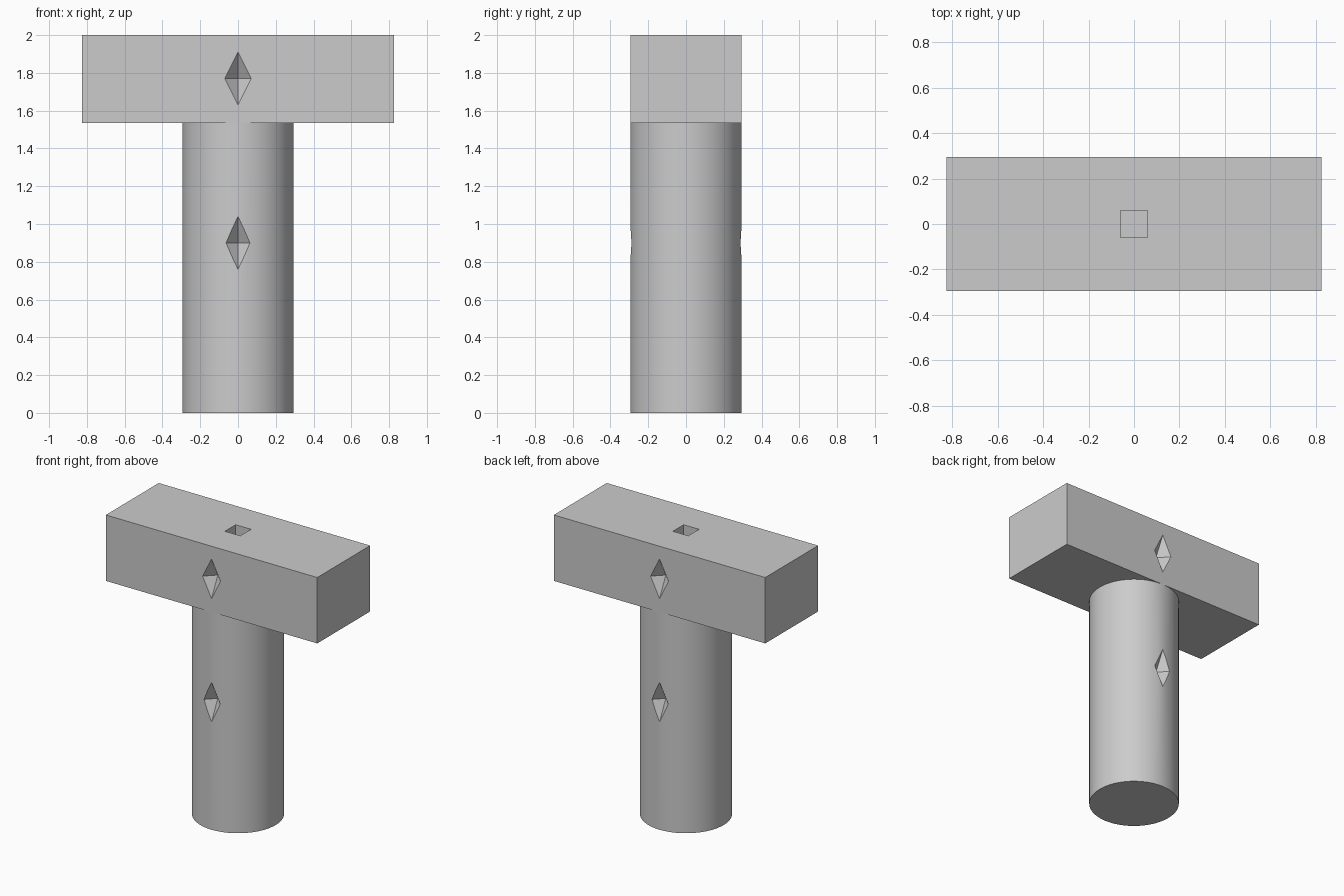
import bpy
import bmesh
from mathutils import Matrix, Vector

if "Cube" in bpy.data.objects:
    bpy.data.objects.remove(bpy.data.objects["Cube"], do_unlink=True)

RADIUS = 0.295      # handle radius and half the head depth
HEAD_BASE = 1.535
TOP = 2.0

grey = bpy.data.materials.new("plain grey")
grey.use_nodes = True
grey.diffuse_color = (0.6, 0.6, 0.6, 1)
grey.node_tree.nodes["Principled BSDF"].inputs["Base Color"].default_value = (0.6, 0.6, 0.6, 1)


def make_object(name, bm):
    bmesh.ops.recalc_face_normals(bm, faces=bm.faces)
    mesh = bpy.data.meshes.new(name)
    bm.to_mesh(mesh)
    bm.free()
    mesh.materials.append(grey)
    obj = bpy.data.objects.new(name, mesh)
    bpy.context.collection.objects.link(obj)
    return obj


def box(name, size, centre):
    bm = bmesh.new()
    bmesh.ops.create_cube(bm, size=1, matrix=Matrix.Translation(centre) @ Matrix.Diagonal((*size, 1)))
    return make_object(name, bm)


def diamond(name, centre, half=(0.07, 0.07, 0.14)):
    bm = bmesh.new()
    for axis in range(3):
        for sign in (-1, 1):
            point = Vector(centre)
            point[axis] += sign * half[axis]
            bm.verts.new(point)
    bmesh.ops.convex_hull(bm, input=bm.verts)
    return make_object(name, bm)


def select_only(obj):
    bpy.ops.object.select_all(action="DESELECT")
    obj.select_set(True)
    bpy.context.view_layer.objects.active = obj


def carve(target, cutters):
    select_only(target)
    for cutter in cutters:
        mod = target.modifiers.new("carve", "BOOLEAN")
        mod.operation = "DIFFERENCE"
        mod.solver = "EXACT"
        mod.object = cutter
        bpy.ops.object.modifier_apply(modifier=mod.name)
        bpy.data.objects.remove(cutter, do_unlink=True)


# Head: a wide block with a diamond notch front and back and a square socket on top
head = box("head", (1.65, 2 * RADIUS, TOP - HEAD_BASE), (0, 0, (TOP + HEAD_BASE) / 2))
notches = [diamond("head_notch", (0, side * RADIUS, 1.77)) for side in (-1, 1)]
socket = box("socket", (0.12, 0.12, 0.24), (0, 0, TOP))
carve(head, notches + [socket])

# Handle: a round column with matching notches
bm = bmesh.new()
bmesh.ops.create_cone(bm, cap_ends=True, segments=64, radius1=RADIUS, radius2=RADIUS,
                      depth=HEAD_BASE, matrix=Matrix.Translation((0, 0, HEAD_BASE / 2)))
handle = make_object("handle", bm)
carve(handle, [diamond("handle_notch", (0, side * RADIUS, 0.9)) for side in (-1, 1)])
select_only(handle)
bpy.ops.object.shade_smooth_by_angle()
